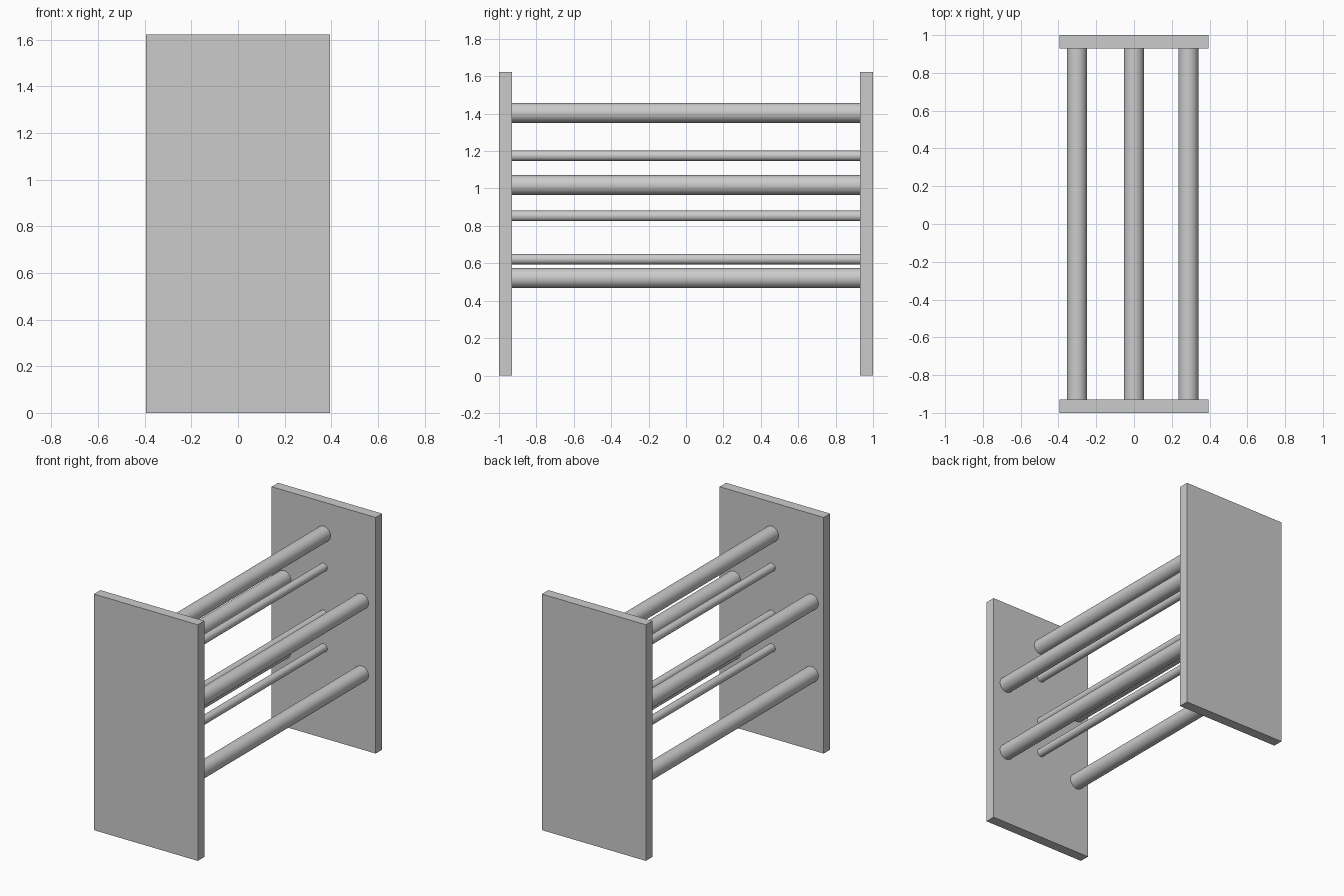
import bpy, math

if "Cube" in bpy.data.objects:
    bpy.data.objects.remove(bpy.data.objects["Cube"])

HALF_LEN, PANEL_T = 1.0, 0.07
PANEL_W, PANEL_H = 0.79, 1.622
INNER = HALF_LEN - PANEL_T


def panel(name, side):
    y = side * (HALF_LEN - PANEL_T / 2)
    bpy.ops.mesh.primitive_cube_add(size=1, location=(0, y, PANEL_H / 2))
    ob = bpy.context.object
    ob.name = name
    ob.scale = (PANEL_W, PANEL_T, PANEL_H)
    bpy.ops.object.transform_apply(location=False, rotation=False, scale=True)


def rod(name, x, z, radius):
    bpy.ops.mesh.primitive_cylinder_add(vertices=32, radius=radius, depth=2 * INNER,
                                        location=(x, 0, z), rotation=(math.pi / 2, 0, 0))
    bpy.context.object.name = name
    bpy.ops.object.shade_smooth_by_angle(angle=math.radians(40))


# Upright end panels
panel("front_panel", -1)
panel("back_panel", 1)

# Thick rails: one on top, two pairs at the sides
THICK = 0.053
rod("top_rail", 0, 1.404, THICK)
for level, z in (("upper", 1.018), ("lower", 0.521)):
    rod(level + "_left_rail", -0.302, z, THICK)
    rod(level + "_right_rail", 0.288, z, THICK)

# Thin rods stacked along the centre
for i, z in enumerate((1.175, 0.853, 0.622)):
    rod(f"thin_rod_{i + 1}", 0, z, 0.028)
